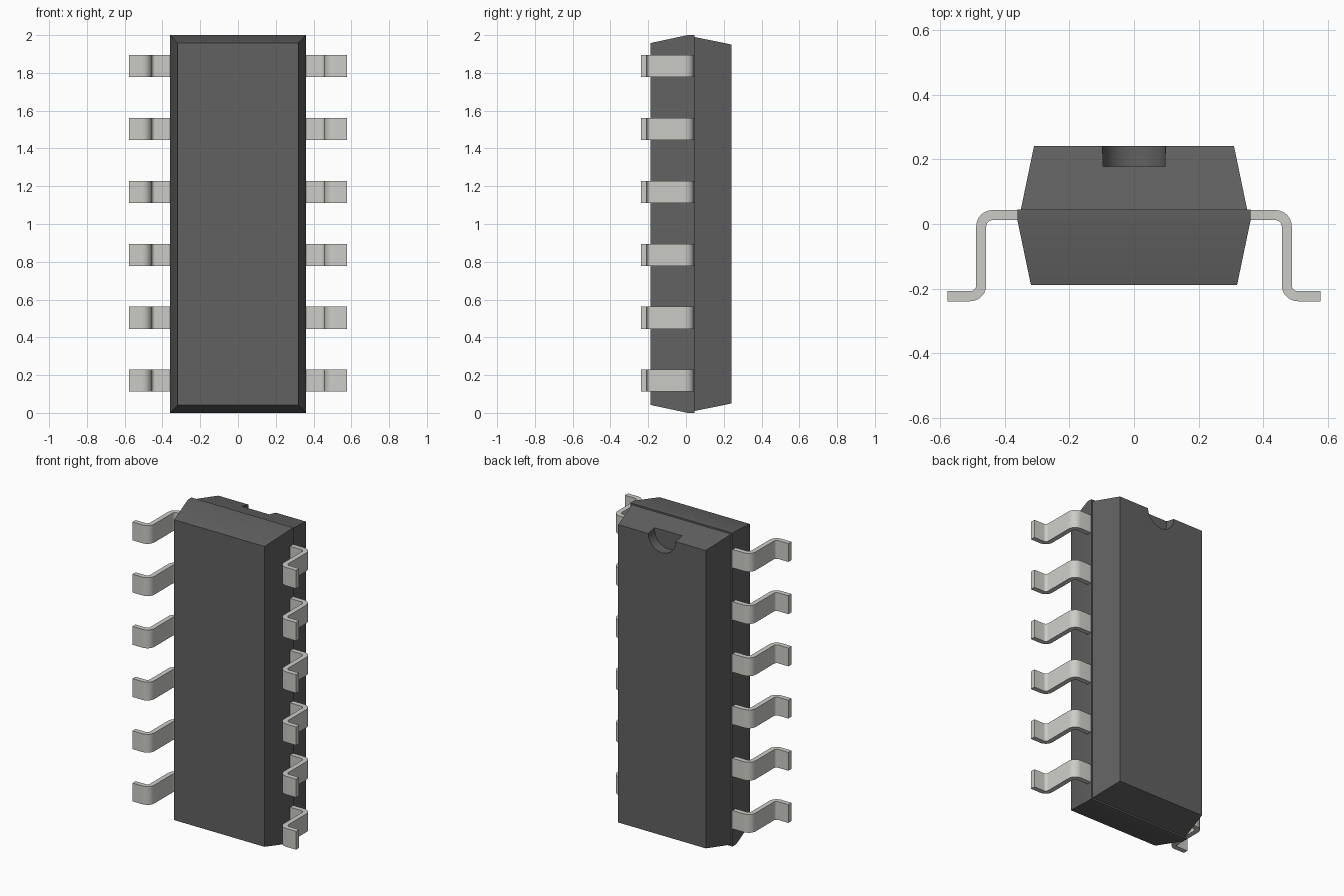
import bpy, bmesh, math

if "Cube" in bpy.data.objects:
    bpy.data.objects.remove(bpy.data.objects["Cube"])

MID = 1.0          # middle height of the chip
LEAD_W = 0.117     # lead width along z
PITCH = 0.333      # lead spacing
PER_SIDE = 6


def material(name, rgb):
    m = bpy.data.materials.new(name)
    m.diffuse_color = (*rgb, 1)
    m.use_nodes = True
    m.node_tree.nodes["Principled BSDF"].inputs["Base Color"].default_value = m.diffuse_color
    return m


def loft(name, rings, mat):
    """Join rings of points with quads and cap both ends."""
    bm = bmesh.new()
    loops = [[bm.verts.new(p) for p in ring] for ring in rings]
    n = len(loops[0])
    for a, b in zip(loops, loops[1:]):
        for i in range(n):
            j = (i + 1) % n
            bm.faces.new((a[i], a[j], b[j], b[i]))
    bm.faces.new(loops[0])
    bm.faces.new(loops[-1])
    bmesh.ops.recalc_face_normals(bm, faces=bm.faces)
    mesh = bpy.data.meshes.new(name)
    bm.to_mesh(mesh)
    bm.free()
    mesh.materials.append(mat)
    obj = bpy.data.objects.new(name, mesh)
    bpy.context.collection.objects.link(obj)
    return obj


def select_only(obj):
    bpy.ops.object.select_all(action='DESELECT')
    obj.select_set(True)
    bpy.context.view_layer.objects.active = obj


def smooth(obj):
    select_only(obj)
    bpy.ops.object.shade_smooth_by_angle(angle=math.radians(25))


def arc(cx, cy, r, start, end, steps=6):
    angles = [math.radians(start + (end - start) * i / steps) for i in range(steps + 1)]
    return [(cx + r * math.cos(a), cy + r * math.sin(a)) for a in angles]


plastic = material("dark_plastic", (0.12, 0.12, 0.12))
metal = material("lead_metal", (0.6, 0.6, 0.57))

# Body: tapered halves, the back one slightly inset from the parting line
sections = [(-0.188, 0.319, 0.958), (0.009, 0.36, 1.0), (0.045, 0.36, 1.0),
            (0.045, 0.35, 0.99), (0.242, 0.309, 0.95)]
body = loft("body", [[(sx * hx, y, MID + sz * hz)
                      for sx, sz in ((-1, -1), (1, -1), (1, 1), (-1, 1))]
                     for y, hx, hz in sections], plastic)

# Half-round orientation notch at the upper end of the back face
notch = loft("notch_cutter", [[(x, y, z) for x, z in arc(0, 1.95, 0.097, 0, 352.5, 47)]
                              for y in (0.178, 0.30)], plastic)
notch.hide_render = True
cut = body.modifiers.new("notch", 'BOOLEAN')
cut.operation = 'DIFFERENCE'
cut.solver = 'EXACT'
cut.object = notch
select_only(body)
bpy.ops.object.modifier_apply(modifier=cut.name)
bpy.data.objects.remove(notch)
smooth(body)

# Gull-wing lead profile in x, y: upper surface outward, then back underneath
R_OUT, R_IN = 0.05, 0.019
top_c = (0.438, -0.007)     # shoulder bend centre
foot_c = (0.507, -0.189)    # foot bend centre
profile = ([(0.352, 0.043)] + arc(*top_c, R_OUT, 90, 0)
           + arc(*foot_c, R_IN, 180, 270) + [(0.577, -0.208), (0.577, -0.239)]
           + arc(*foot_c, R_OUT, 270, 180) + arc(*top_c, R_IN, 0, 90)
           + [(0.352, 0.012)])

# Rows of leads on both sides
for side, sx in (("left", -1), ("right", 1)):
    for i in range(PER_SIDE):
        zc = MID + 0.003 + (i - (PER_SIDE - 1) / 2) * PITCH
        lead = loft(f"lead_{side}_{i + 1}",
                    [[(sx * x, y, zc + h) for x, y in profile]
                     for h in (-LEAD_W / 2, LEAD_W / 2)], metal)
        smooth(lead)
